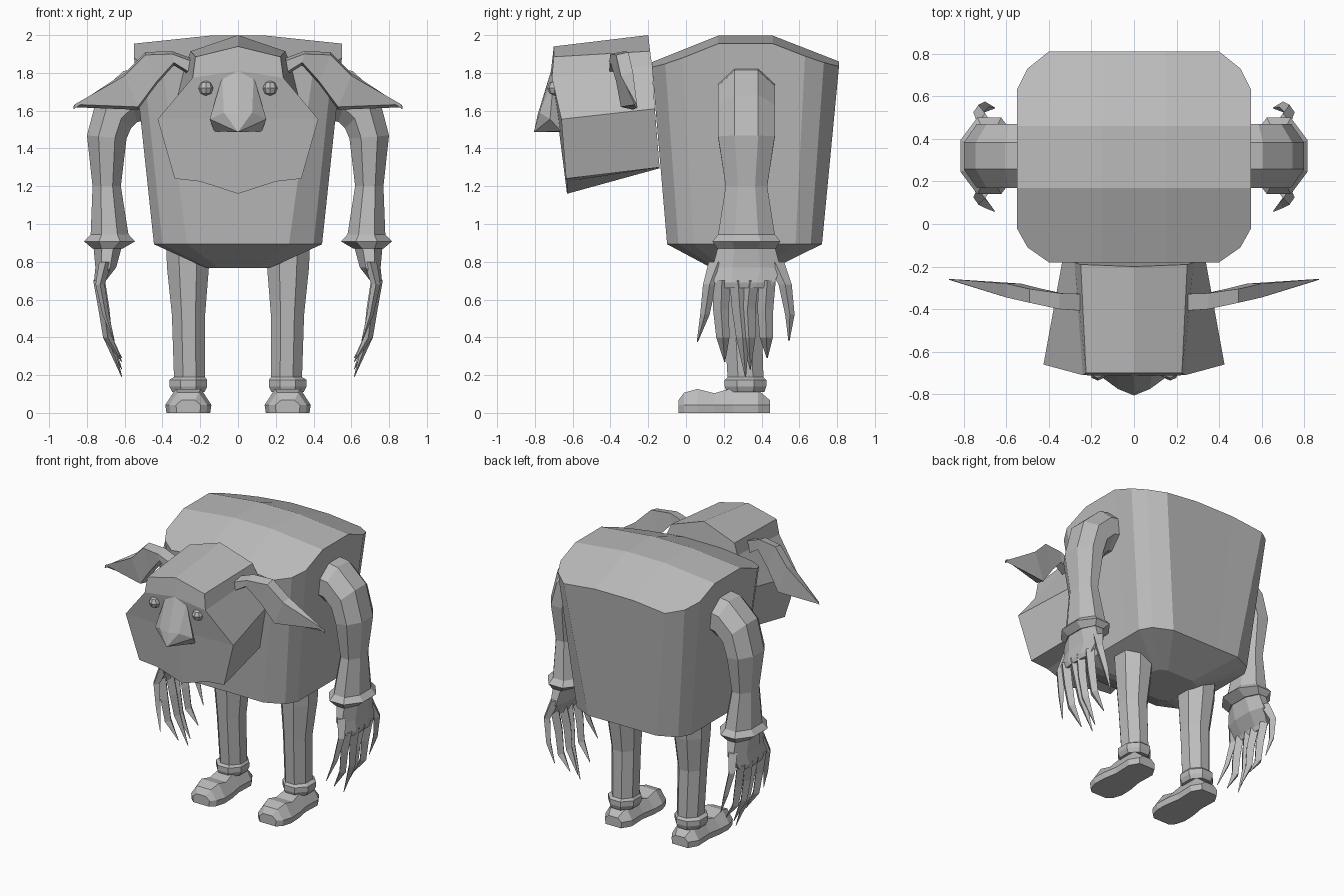
import bpy, bmesh, math

grey = bpy.data.materials.new("stone_grey")
grey.diffuse_color = (0.5, 0.5, 0.5, 1)


def make(name, verts, faces):
    """Build one half and its mirror image as one mesh, welded on x = 0."""
    bm = bmesh.new()
    for s in (1, -1):
        vs = [bm.verts.new((s * x, y, z)) for x, y, z in verts]
        for f in faces:
            bm.faces.new([vs[i] for i in f])
    bmesh.ops.remove_doubles(bm, verts=bm.verts, dist=0.0005)
    bmesh.ops.recalc_face_normals(bm, faces=bm.faces)
    me = bpy.data.meshes.new(name)
    bm.to_mesh(me)
    bm.free()
    me.materials.append(grey)
    ob = bpy.data.objects.new(name, me)
    bpy.context.collection.objects.link(ob)
    return ob


def loft(rings, closed=True, start=True, end=True):
    """Skin equal-length rings with quads, with optional end caps."""
    n = len(rings[0])
    verts = [p for r in rings for p in r]
    faces = []
    for k in range(len(rings) - 1):
        for i in range(n if closed else n - 1):
            a, b = k * n + i, k * n + (i + 1) % n
            faces.append((a, b, b + n, a + n))
    if start:
        faces.append(tuple(range(n)))
    if end:
        faces.append(tuple(range(len(verts) - n, len(verts))))
    return verts, faces


def oval(x, y, z, rx, ry, tilt=0, n=8):
    """Oval section, tilted about the y axis."""
    k, a = 1 / math.cos(math.pi / n), math.radians(tilt)
    ring = []
    for i in range(n):
        t = (i + 0.5) * 2 * math.pi / n
        u, v = rx * k * math.cos(t), ry * k * math.sin(t)
        ring.append((x + u * math.cos(a), y + v, z + u * math.sin(a)))
    return ring


# Body: rounded-corner tub with a three-panel roof
def roof(x, y):
    z = 1.997
    if y > 0.46:
        z -= (y - 0.46) * 0.39
    elif y < 0.17:
        z -= (0.17 - y) * 0.40
    return z - 0.042 * max(0, (x - 0.15) / 0.4)


rim = [(0, -.18), (.15, -.18), (.4, -.18), (.5, -.11), (.55, -.02), (.55, .17),
       (.55, .46), (.55, .63), (.5, .73), (.4, .81), (.15, .81), (0, .81)]
low = [(0, -.10), (.1, -.10), (.27, -.10), (.4, -.04), (.445, .04), (.445, .18),
       (.445, .45), (.445, .58), (.4, .66), (.27, .72), (.1, .72), (0, .72)]
rings = [[(x, y, roof(x, y)) for x, y in rim],
         [(x, y, .893) for x, y in low],
         [(x * .38, .30 + (y - .31) * .4, .767) for x, y in low]]
verts, faces = loft(rings, closed=False, start=False)
m = len(verts)
verts += [(x, y, roof(x, y)) for y in (.17, .46) for x in (0, .15)]
faces += [(0, 1, m + 1, m), (1, 2, 3, 4, 5, m + 1), (m, m + 1, m + 3, m + 2),
          (m + 1, 5, 6, m + 3), (m + 3, 6, 7, 8, 9, 10), (m + 2, m + 3, 10, 11)]
make("body", verts, faces)

# Head: faceted block, wider at the cheeks, with brow and chin
front = [(0, -.70, 1.94), (.225, -.70, 1.885), (.24, -.71, 1.775), (.425, -.66, 1.555),
         (.335, -.635, 1.24), (.2, -.63, 1.225), (0, -.63, 1.16)]
back = [(0, -.20, 2.0), (.25, -.19, 1.915), (.28, -.18, 1.84), (.335, -.165, 1.61),
        (.27, -.14, 1.30), (.15, -.14, 1.30), (0, -.14, 1.295)]
verts, faces = loft([front, back], closed=False, start=False)
m = len(verts)
verts += [(0, -.715, 1.81), (0, -.68, 1.555)]
faces += [(0, 1, 2, m), (m, 2, 3, m + 1), (m + 1, 3, 4, 5, 6)]
make("head", verts, faces)

# Nose: wedge flaring to wide nostrils with a flat underside
make("nose",
     [(0, -.715, 1.81), (.083, -.70, 1.78), (.075, -.775, 1.59), (0, -.785, 1.58),
      (0, -.805, 1.487), (.15, -.72, 1.555), (.125, -.66, 1.49), (0, -.66, 1.487)],
     [(0, 1, 2, 3), (3, 2, 4), (1, 5, 2), (2, 5, 4), (5, 6, 4), (4, 6, 7), (1, 6, 5)])

# Eyes: small low-poly balls
rings = [[(.17 + .04 * math.sin(p) * math.cos(t), -.695 + .04 * math.sin(p) * math.sin(t),
           1.72 + .04 * math.cos(p)) for t in [i * math.pi / 4 for i in range(8)]]
         for p in [math.radians(d) for d in (5, 45, 90, 135, 175)]]
make("eyes", *loft(rings))

# Horns: four-sided sections (top x, top z, bottom x, bottom z, front y, back y)
rings = []
for tx, tz, bx, bz, yf, yb in [(.20, 1.86, .21, 1.76, -.41, -.33),
                               (.35, 1.915, .34, 1.84, -.40, -.325),
                               (.49, 1.91, .43, 1.74, -.37, -.305),
                               (.60, 1.80, .53, 1.605, -.345, -.28),
                               (.87, 1.623, .865, 1.618, -.262, -.258)]:
    rings.append([(tx, yf, tz - .015), (tx, yb, tz), (bx, yb, bz), (bx, yf, bz + .015)])
make("horns", *loft(rings))

# Arms: shoulder bend, forearm and flared wrist cuff
arm = [(.48, .32, 1.69, .14, .15, 90), (.57, .32, 1.675, .14, .15, 75),
       (.655, .32, 1.595, .125, .15, 45), (.695, .32, 1.46, .105, .15, 5),
       (.695, .32, 1.20, .075, .11, 0), (.68, .32, .945, .10, .15, 0),
       (.68, .32, .908, .135, .18, 0), (.69, .32, .87, .08, .155, 0)]
make("arms", *loft([oval(*s) for s in arm]))

# Palms: flattened blocks widening towards the fingers
palm = [(.69, .32, .88, .075, .15), (.70, .32, .77, .055, .18),
        (.735, .31, .69, .028, .16), (.735, .31, .66, .02, .13)]
make("palms", *loft([oval(*s) for s in palm]))


# Fingers: tapered claws, path points (x, y, z, half width)
def finger(name, path):
    rings = [[(x + w * .7, y, z), (x, y + w, z), (x - w * .7, y, z), (x, y - w, z)]
             for x, y, z, w in path]
    make(name, *loft(rings))


for i, (y0, y1, y2, tip) in enumerate([(.19, .185, .205, .27), (.275, .285, .315, .19),
                                       (.34, .325, .34, .23), (.43, .42, .43, .29)]):
    finger("finger_%d" % (i + 1),
           [(.735, y0, .70, .045), (.71, y1, .55, .042),
            (.69, (y1 + y2) / 2, .40, .035), (.615, y2, tip, .003)])
finger("front_thumb", [(.70, .17, .80, .05), (.73, .125, .68, .035),
                       (.70, .10, .52, .025), (.655, .06, .375, .003)])
finger("rear_thumb", [(.70, .47, .80, .05), (.73, .525, .68, .035),
                      (.70, .55, .52, .025), (.655, .545, .38, .003)])

# Legs: tapered shafts with an ankle band
leg = [(.265, .31, .86, .115, .13), (.265, .31, .76, .11, .125), (.262, .30, .52, .088, .10),
       (.257, .315, .19, .082, .095), (.263, .315, .175, .10, .11),
       (.263, .315, .14, .10, .11), (.263, .315, .11, .085, .10)]
make("legs", *loft([oval(*s) for s in leg]))

# Feet: shoe shape along y (y, half width, height)
rings = []
for y, w, h in [(-.04, .065, .075), (-.01, .10, .115), (.06, .122, .135), (.15, .118, .112),
                (.25, .10, .14), (.38, .105, .13), (.445, .065, .075)]:
    c = .263
    rings.append([(c - w * .95, y, .008), (c - w, y, .05), (c - w * .55, y, h),
                  (c + w * .55, y, h), (c + w, y, .05), (c + w * .95, y, .008)])
rings = [[(x, y, z - .008) for x, y, z in r] for r in rings]
make("feet", *loft(rings))
